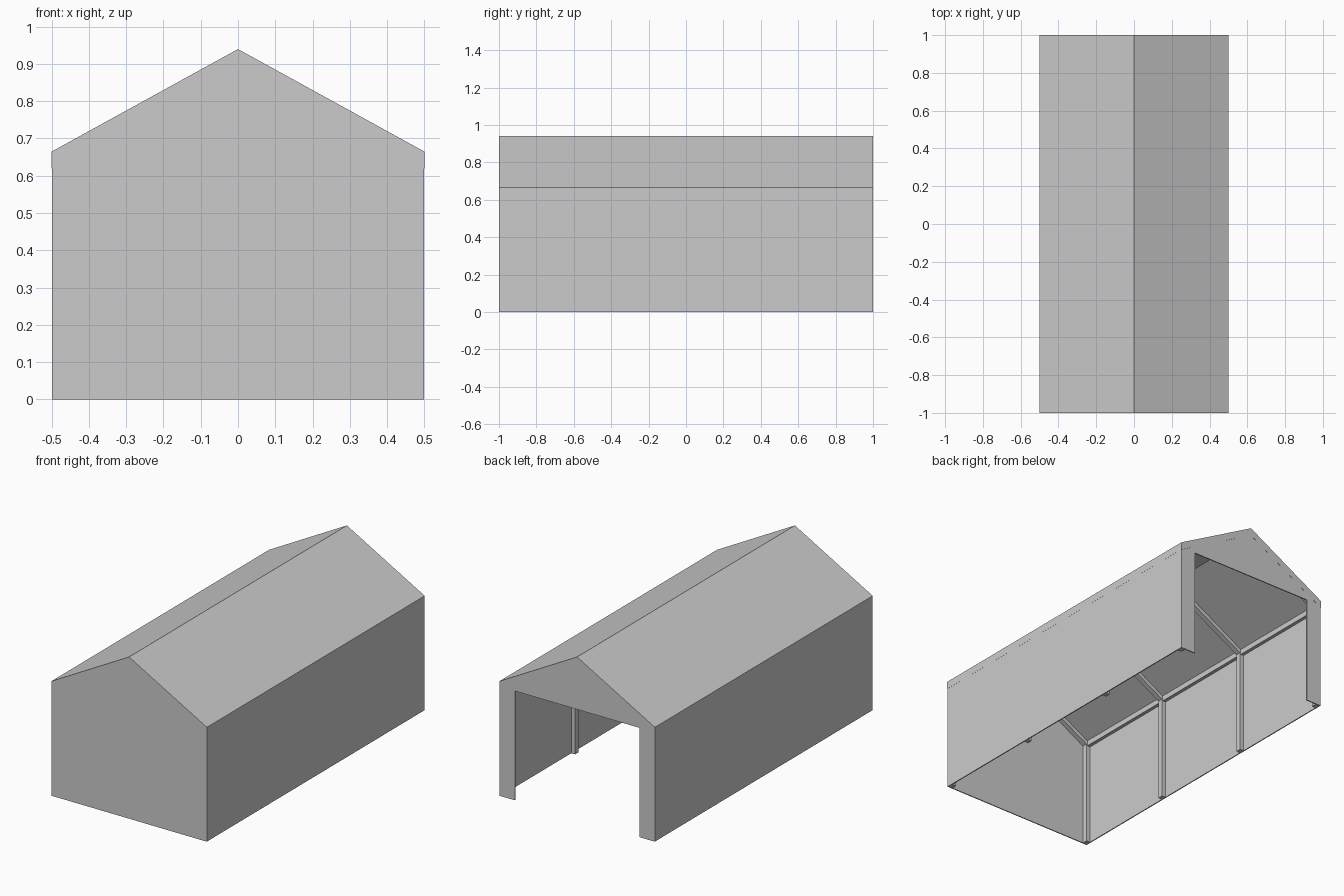
import bpy, bmesh

if "Cube" in bpy.data.objects:
    bpy.data.objects.remove(bpy.data.objects["Cube"])

EAVE, RIDGE, HALF = 0.665, 0.94, 0.5
ROOF_T = 0.045      # vertical roof thickness
T = 0.006           # sheet wall thickness
SLOPE = (RIDGE - EAVE) / HALF


def under(x):
    """Height of the roof underside at x."""
    return RIDGE - ROOF_T - SLOPE * abs(x)


def prism(name, pts, y0, y1):
    """Extrude an x/z outline from y0 to y1."""
    bm = bmesh.new()
    face = bm.faces.new([bm.verts.new((x, y0, z)) for x, z in pts])
    out = bmesh.ops.extrude_face_region(bm, geom=[face])
    verts = [v for v in out["geom"] if isinstance(v, bmesh.types.BMVert)]
    bmesh.ops.translate(bm, verts=verts, vec=(0, y1 - y0, 0))
    bmesh.ops.recalc_face_normals(bm, faces=bm.faces[:])
    me = bpy.data.meshes.new(name)
    bm.to_mesh(me)
    bm.free()
    ob = bpy.data.objects.new(name, me)
    bpy.context.collection.objects.link(ob)
    return ob


def arch(w):
    """Left foot to right foot along the frame line at half width w."""
    return [(-w, 0), (-w, under(w)), (0, under(0)), (w, under(w)), (w, 0)]


# gabled roof slab
prism("roof", [(-HALF, EAVE), (0, RIDGE), (HALF, EAVE),
               (HALF, EAVE - ROOF_T), (0, RIDGE - ROOF_T), (-HALF, EAVE - ROOF_T)], -1, 1)

# side walls and eave rails
W = HALF - 0.001
for s, side in ((-1, "left"), (1, "right")):
    a, b = s * W, s * (W - T)
    prism(side + "_wall", [(a, 0), (b, 0), (b, under(b)), (a, under(a))], -0.999, 0.999)
    c = s * (W - T - 0.02)
    prism(side + "_eave_rail", [(b, under(b) - 0.02), (c, under(b) - 0.02),
                                (c, under(c)), (b, under(b))], -0.99, 0.99)

# closed front gable
prism("front_wall", arch(W), -0.9995, -0.9995 + T)

# back gable with a rectangular doorway
D, DH = 0.4, 0.635
prism("back_wall", arch(W)[:1] + [(-W, under(W)), (0, under(0)), (W, under(W)), (W, 0),
      (D, 0), (D, DH), (-D, DH), (-D, 0)], 0.9995 - T, 0.9995)

# portal frames: posts and rafters in one bent outline
P = 0.025
outer = arch(W - T)
wi = W - T - P
inner = [(wi, 0), (wi, under(wi) - P), (0, under(0) - P), (-wi, under(wi) - P), (-wi, 0)]
for i, y in enumerate((-0.978, -1 / 3, 1 / 3, 0.978)):
    prism("portal_frame_%d" % (i + 1), outer + inner, y - 0.015, y + 0.015)
